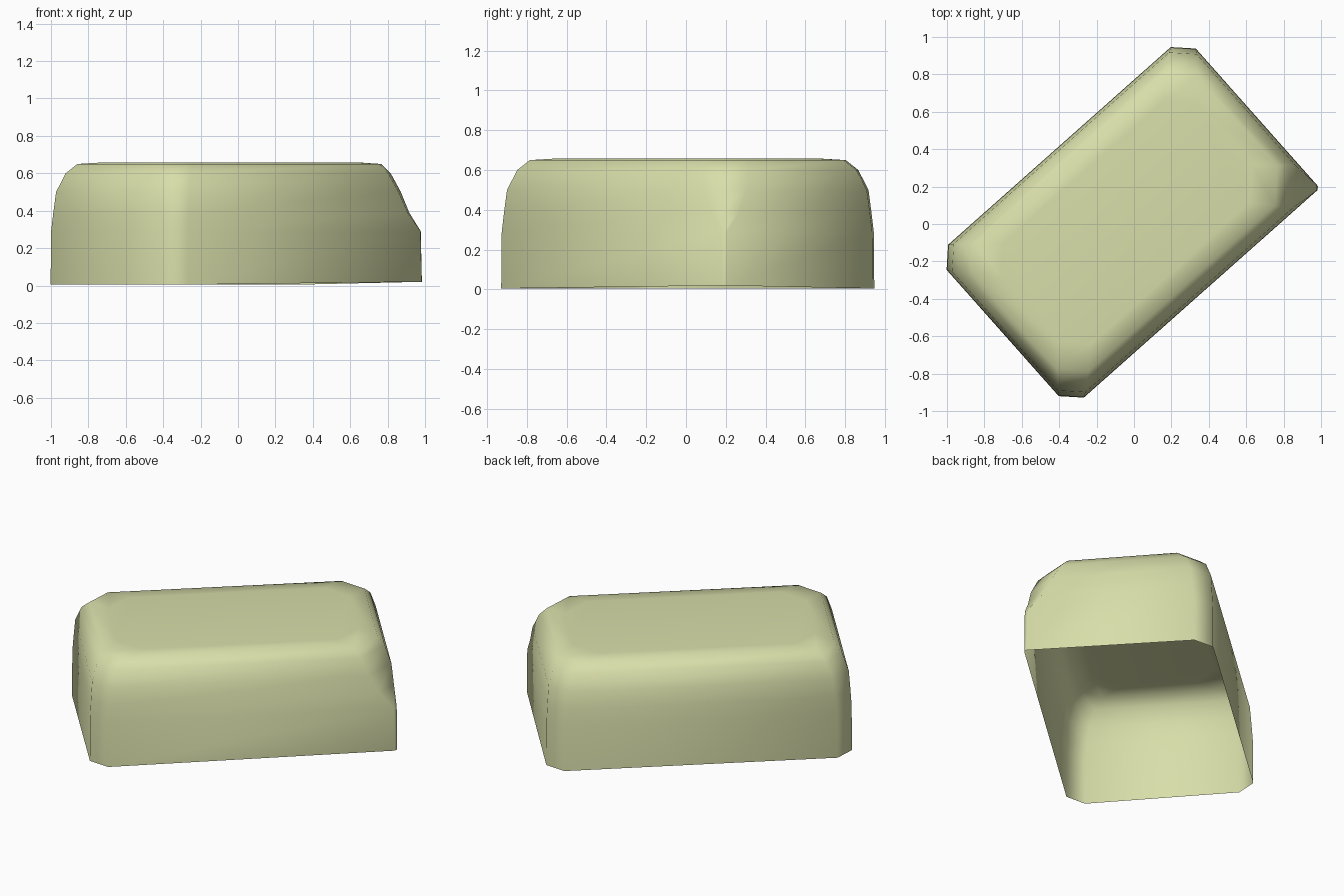
import bpy
import bmesh
import math
from mathutils import Matrix

if "Cube" in bpy.data.objects:
    bpy.data.objects.remove(bpy.data.objects["Cube"], do_unlink=True)

# Pale olive surface colour
olive = bpy.data.materials.new("pale_olive")
olive.use_nodes = True
colour = (0.69, 0.73, 0.40, 1)
olive.diffuse_color = colour
olive.node_tree.nodes["Principled BSDF"].inputs["Base Color"].default_value = colour

# Plan of the block before it is turned: length runs along x
X0, X1, Y0, Y1 = -0.912, 0.87, -0.516, 0.577
TURN = math.radians(41.6)

# Each level: height, inset from the plan, corner cut, cut of the sharp corner
LEVELS = [
    (0.005, 0.0, 0.095, 0.015),
    (0.29, 0.002, 0.095, 0.02),
    (0.39, 0.008, 0.10, 0.10),
    (0.50, 0.016, 0.105, 0.15),
    (0.60, 0.05, 0.11, 0.16),
    (0.65, 0.09, 0.12, 0.15),
    (0.659, 0.19, 0.13, 0.14),
]


def outline(inset, cut, sharp):
    """Rectangle with its four corners cut, counter-clockwise."""
    a, b, c, d = X0 + inset, X1 - inset, Y0 + inset, Y1 - inset
    return [(a + cut, c), (b - sharp, c), (b, c + sharp), (b, d - cut),
            (b - cut, d), (a + cut, d), (a, d - cut), (a, c + cut)]


# Open-bottomed shell: stacked rings closed by a roof
bm = bmesh.new()
rings = [[bm.verts.new((x, y, z)) for x, y in outline(inset, cut, sharp)]
         for z, inset, cut, sharp in LEVELS]
for low, high in zip(rings, rings[1:]):
    for i in range(len(low)):
        j = (i + 1) % len(low)
        bm.faces.new((low[i], low[j], high[j], high[i]))
bm.faces.new(rings[-1])

# The sharp corner lifts slightly off the ground
for v in rings[0][1:3]:
    v.co.z += 0.015

bm.transform(Matrix.Rotation(TURN, 4, "Z"))
for face in bm.faces:
    face.smooth = True

mesh = bpy.data.meshes.new("block_shell")
bm.to_mesh(mesh)
bm.free()
mesh.materials.append(olive)
shell = bpy.data.objects.new("block_shell", mesh)
bpy.context.collection.objects.link(shell)
